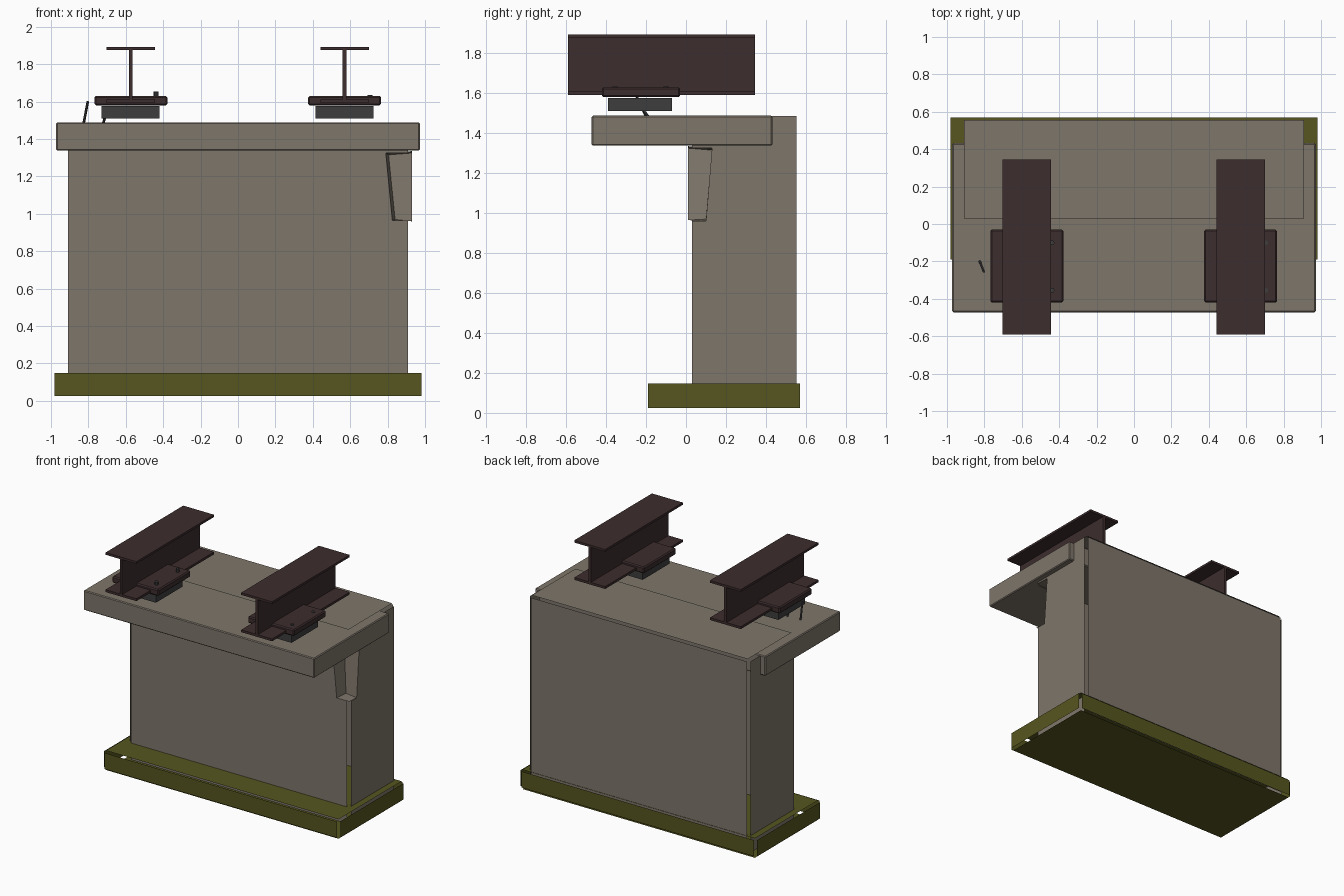
import bpy
import bmesh
from mathutils import Vector

cube = bpy.data.objects.get("Cube")
if cube:
    bpy.data.objects.remove(cube)


def material(name, rgb):
    m = bpy.data.materials.new(name)
    m.use_nodes = True
    m.diffuse_color = (*rgb, 1)
    m.node_tree.nodes["Principled BSDF"].inputs["Base Color"].default_value = (*rgb, 1)
    return m


concrete = material("concrete", (0.21, 0.18, 0.145))
olive = material("mossy olive", (0.092, 0.092, 0.014))
rust = material("dark rusty steel", (0.047, 0.026, 0.027))
rubber = material("dark grey rubber", (0.045, 0.048, 0.045))


def finish(name, bm, mat):
    me = bpy.data.meshes.new(name)
    bm.to_mesh(me)
    bm.free()
    me.materials.append(mat)
    ob = bpy.data.objects.new(name, me)
    bpy.context.collection.objects.link(ob)
    return ob


def box(name, x, y, z, mat, bevel=0):
    """Box from (min, max) pairs."""
    bm = bmesh.new()
    bmesh.ops.create_cube(bm, size=1)
    for v in bm.verts:
        v.co = [lo + (c + 0.5) * (hi - lo) for c, (lo, hi) in zip(v.co, (x, y, z))]
    if bevel:
        bmesh.ops.bevel(bm, geom=bm.edges[:], offset=bevel, segments=1, affect='EDGES')
    return finish(name, bm, mat)


def sheet(name, polygons, mat):
    """Thin unjoined panels, one face for each list of corners."""
    bm = bmesh.new()
    for pts in polygons:
        bm.faces.new([bm.verts.new(p) for p in pts])
    return finish(name, bm, mat)


def level(x, y0, y1, z):
    return [(-x, y0, z), (x, y0, z), (x, y1, z), (-x, y1, z)]


def rod(name, a, b, radius, mat, sides=8):
    a, b = Vector(a), Vector(b)
    bm = bmesh.new()
    bmesh.ops.create_cone(bm, cap_ends=True, segments=sides, radius1=radius,
                          radius2=radius, depth=(b - a).length)
    turn = (b - a).to_track_quat('Z', 'Y').to_matrix().to_4x4()
    turn.translation = (a + b) / 2
    bm.transform(turn)
    return finish(name, bm, mat)


# Footing: panels with open corners
W, F, B = 0.98, -0.21, 0.58
LO, HI = 0.025, 0.148
for name, y in (("footing_front", F), ("footing_back", B)):
    sheet(name, [[(-W, y, LO), (W, y, LO), (W, y, HI), (-W, y, HI)]], olive)
for side, s in (("left", 1), ("right", -1)):
    x = s * 0.997
    sheet("footing_" + side, [[(x, F + 0.02, LO), (x, B - 0.01, LO),
                               (x, B - 0.01, HI), (x, F + 0.02, HI)]], olive)
sheet("footing_top", [level(W, F + 0.02, B - 0.01, 0.158)], olive)
sheet("footing_bottom", [level(W, F + 0.02, B - 0.01, 0.01)], olive)

# Chipped corner: front edge, inner edge, side edge and outer corner, top then bottom
front = [Vector((0.79, 0.01, 1.325)), Vector((0.825, 0.01, 0.965))]
inner = [Vector((0.805, 0.13, 1.315)), Vector((0.84, 0.1, 0.97))]
side_edge = [Vector((0.93, 0.13, 1.325)), Vector((0.93, 0.1, 0.96))]
outer = [Vector((0.93, 0.01, 1.335)), Vector((0.93, 0.01, 0.965))]
sheet("chipped_corner", [
    [front[0], inner[0], inner[1], front[1]],
    [inner[0], side_edge[0], side_edge[1], inner[1]],
    [front[0], outer[0], side_edge[0], inner[0]],
    [front[1], inner[1], side_edge[1], outer[1]],
], concrete)

# Wall: panels with open corners, notched at the chipped corner
w, wf, wb = 0.91, 0.01, 0.567
lo, hi = 0.03, 1.485
sheet("wall_front", [[(-w, wf, lo), (w, wf, lo), (w, wf, 0.965), front[1], front[0],
                      (w, wf, 1.325), (w, wf, hi), (-w, wf, hi)]], concrete)
sheet("wall_back", [[(-w, wb, lo), (w, wb, lo), (w, wb, hi), (-w, wb, hi)]], concrete)
s0, s1 = wf + 0.02, wb - 0.015
sheet("wall_right", [[(-0.93, s0, lo), (-0.93, s1, lo), (-0.93, s1, hi), (-0.93, s0, hi)]], concrete)
sheet("wall_left", [[(0.93, s0, lo), (0.93, s1, lo), (0.93, s1, hi), (0.93, s0, hi),
                     (0.93, s0, 1.325), side_edge[0], side_edge[1], (0.93, s0, 0.96)]], concrete)
sheet("wall_top", [level(w, s0, s1 + 0.005, 1.5)], concrete)

# Overhanging cap
box("cap_beam", (-0.972, 0.972), (-0.472, 0.432), (1.338, 1.488), concrete, 0.006)

# Bearings and girders, one on each side
for side, cx in (("left", 0.57), ("right", -0.573)):
    box("bearing_pad_" + side, (cx - 0.156, cx + 0.154), (-0.39, -0.07), (1.51, 1.577), rubber)
    box("bearing_plate_" + side, (cx - 0.195, cx + 0.195), (-0.42, -0.03), (1.58, 1.63), rust, 0.008)
    length = (-0.59, 0.345)
    box("girder_bottom_flange_" + side, (cx - 0.13, cx + 0.13), length, (1.592, 1.61), rust)
    box("girder_web_" + side, (cx - 0.01, cx + 0.01), length, (1.61, 1.876), rust)
    box("girder_top_flange_" + side, (cx - 0.13, cx + 0.13), length, (1.876, 1.893), rust)
    tip = 1.655 if cx < 0 else 1.635
    for i, y in enumerate((-0.1, -0.355)):
        rod(f"bolt_{side}_{i + 1}", (cx + 0.135, y, 1.6), (cx + 0.135, y, tip), 0.013, rubber)

# Bent reinforcing bars sticking out of the cap
rod("rebar_long", (-0.825, -0.2, 1.485), (-0.803, -0.255, 1.6), 0.007, rubber, 6)
rod("rebar_short", (-0.72, -0.19, 1.485), (-0.71, -0.22, 1.52), 0.007, rubber, 6)
